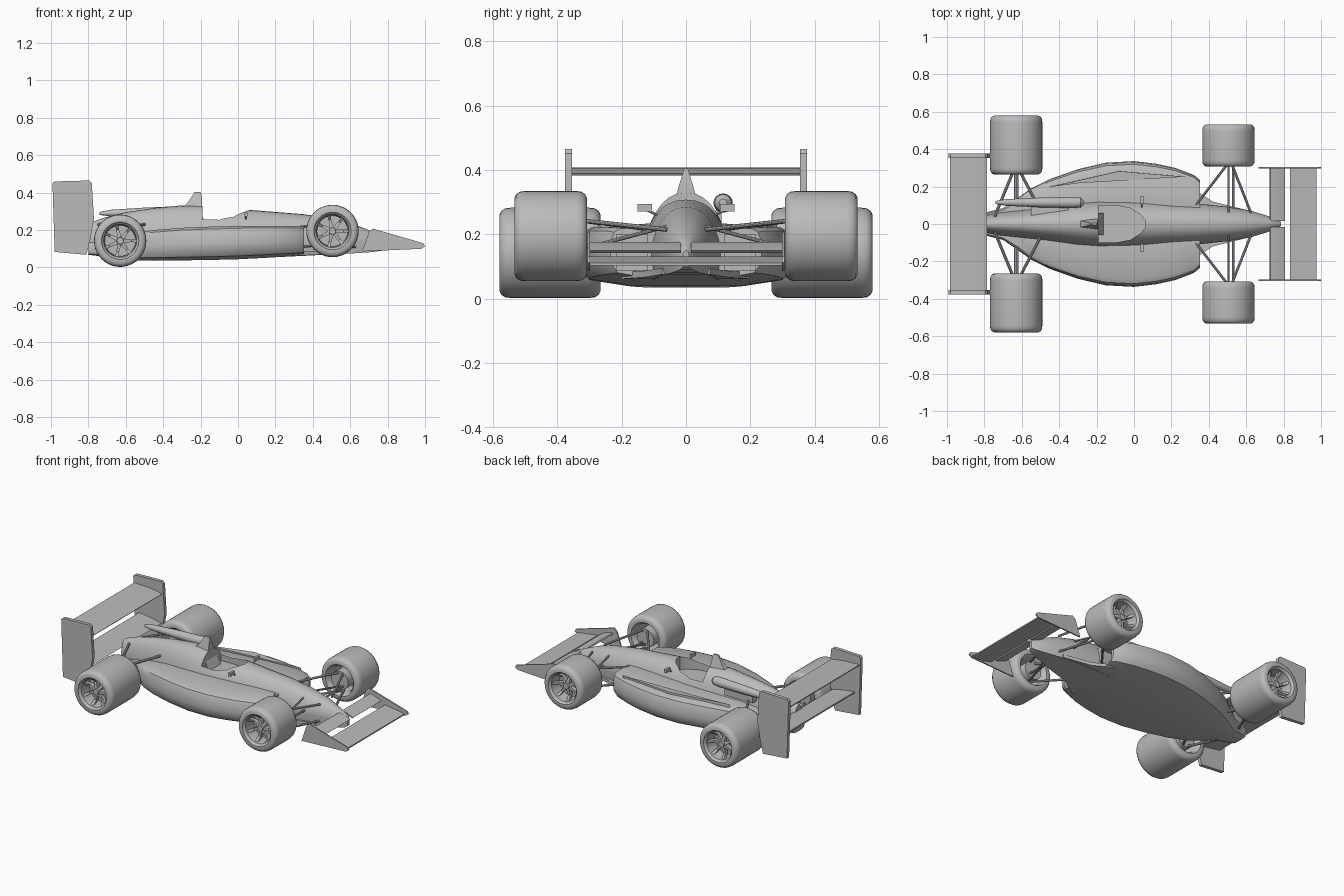
import bpy, bmesh, math
from mathutils import Vector

if "Cube" in bpy.data.objects:
    bpy.data.objects.remove(bpy.data.objects["Cube"])

grey = bpy.data.materials.new("body grey")
grey.diffuse_color = (0.5, 0.5, 0.5, 1)
grey.use_nodes = True
grey.node_tree.nodes["Principled BSDF"].inputs["Base Color"].default_value = grey.diffuse_color


def make(name, verts, faces, angle=35):
    """Mesh object with outward normals and smooth shading below the angle."""
    me = bpy.data.meshes.new(name)
    me.from_pydata([tuple(v) for v in verts], [], faces)
    bm = bmesh.new()
    bm.from_mesh(me)
    bmesh.ops.recalc_face_normals(bm, faces=bm.faces)
    bm.to_mesh(me)
    bm.free()
    me.materials.append(grey)
    ob = bpy.data.objects.new(name, me)
    bpy.context.collection.objects.link(ob)
    smooth(ob, angle)
    return ob


def smooth(ob, angle=35):
    bpy.ops.object.select_all(action='DESELECT')
    ob.select_set(True)
    bpy.context.view_layer.objects.active = ob
    bpy.ops.object.shade_smooth_by_angle(angle=math.radians(angle))


def loft(name, rings, angle=35, caps=True, loop=False):
    """Skin equal-length closed rings."""
    n = len(rings[0])
    verts = [p for r in rings for p in r]
    m = len(rings)
    faces = []
    for i in range(m if loop else m - 1):
        a, b = i * n, (i + 1) % m * n
        faces += [(a + j, a + (j + 1) % n, b + (j + 1) % n, b + j) for j in range(n)]
    if caps and not loop:
        faces += [tuple(range(n)), tuple((m - 1) * n + j for j in range(n))]
    return make(name, verts, faces, angle)


def plate(name, xz, y, t):
    """Side-profile polygon extruded along y."""
    return loft(name, [[(x, y + s * t / 2, z) for x, z in xz] for s in (-1, 1)], 20)


def rod(name, a, b, r, r2=None, n=10):
    a, b = Vector(a), Vector(b)
    d = (b - a).normalized()
    u = d.orthogonal().normalized()
    w = d.cross(u)
    ang = [2 * math.pi * i / n for i in range(n)]
    return loft(name, [[p + (u * math.cos(t) + w * math.sin(t)) * q for t in ang]
                       for p, q in ((a, r), (b, r if r2 is None else r2))])


def box(name, lo, hi):
    return plate(name, [(lo[0], lo[2]), (hi[0], lo[2]), (hi[0], hi[2]), (lo[0], hi[2])],
                 (lo[1] + hi[1]) / 2, hi[1] - lo[1])


def cut(ob, cutters):
    for c in cutters:
        m = ob.modifiers.new("cut", 'BOOLEAN')
        m.object, m.operation, m.solver = c, 'DIFFERENCE', 'EXACT'
    dg = bpy.context.evaluated_depsgraph_get()
    me = bpy.data.meshes.new_from_object(ob.evaluated_get(dg))
    ob.modifiers.clear()
    ob.data = me
    for c in cutters:
        bpy.data.objects.remove(c)
    smooth(ob)


# Central hull from tail to nose: x, half width, bottom, shoulder, top
hull = [(-.80, .045, .075, .14, .235), (-.72, .06, .06, .14, .265), (-.6, .075, .045, .14, .295),
        (-.45, .095, .036, .14, .318), (-.3, .12, .038, .14, .332), (-.19, .13, .042, .14, .33),
        (-.05, .132, .046, .14, .318), (.06, .128, .05, .14, .308), (.2, .115, .055, .14, .297),
        (.35, .108, .062, .14, .285), (.5, .092, .07, .14, .262), (.62, .072, .076, .14, .232),
        (.71, .045, .082, .135, .195), (.77, .022, .09, .13, .165), (.785, .01, .1, .13, .15)]
rings = []
for x, w, zb, zs, zt in hull:
    arc = [math.pi * i / 16 for i in range(17)]
    ring = [(x, w * math.copysign(abs(math.cos(t)) ** .9, math.cos(t)),
             zs + (zt - zs) * math.sin(t) ** 1.15) for t in arc]
    rings.append(ring + [(x, -w * .9, zb), (x, w * .9, zb)])
body = loft("hull", rings)

# Cockpit opening
outline = [(-.19, .1), (-.1, .1), (-.02, .085), (.035, .05), (.058, .02)]
outline += [(x, -y) for x, y in reversed(outline)]
cut(body, [loft("cockpit_cutter", [[(x, y, z) for x, y in outline] for z in (.13, .5)])])
plate("seat_back", [(-.19, .13), (-.12, .13), (-.19, .27)], 0, .12)

# Side pods and floor in one loft: x, half width, bottom, top
pods = [(-.80, .06, .068, .13), (-.7, .085, .055, .15), (-.62, .14, .046, .17), (-.55, .19, .038, .185),
        (-.45, .24, .036, .2), (-.3, .293, .038, .212), (-.15, .328, .04, .218), (0, .336, .044, .222),
        (.12, .322, .05, .223), (.22, .3, .056, .223), (.32, .262, .062, .222), (.352, .235, .066, .218)]
rings = []
for x, w, b, t in pods:
    h = t - b
    half = [(.55, b), (.9, b + .1 * h), (.985, b + .28 * h), (1, b + .5 * h), (.985, b + .78 * h),
            (.95, b + .93 * h), (.87, t), (.4, t)]
    rings.append([(x, w * k, z) for k, z in half] + [(x, -w * k, z) for k, z in reversed(half)])
sidepods = loft("sidepods", rings)
cut(sidepods, [box("inlet_cutter", (.2, min(s * .12, s * .215), .09), (.4, max(s * .12, s * .215), .2))
               for s in (-1, 1)])

# Front floor tray under the nose
loft("nose_floor", [[(x, -w, z), (x, w, z), (x, w, z + .02), (x, -w, z + .02)]
                    for x, w, z in ((.3, .2, .062), (.42, .12, .068), (.6, .075, .076))])

# Raised fairing on one side pod
fair = [(.27, .255), (-.08, .285), (-.45, .2), (-.3, .22)]
loft("pod_fairing", [[(x, y, .19) for x, y in fair], [(x, y * .99, .234 + .03 * min(x, 0)) for x, y in fair]])

# Exhaust-side canister beside the engine cover
prof = [(-.74, .008), (-.68, .018), (-.5, .026), (-.32, .03), (-.285, .026), (-.27, .012)]
loft("canister", [[(x, .115 + r * math.cos(a), .298 + .02 * (x + .3) + r * math.sin(a))
                   for a in [math.pi * i / 8 for i in range(16)]] for x, r in prof])
box("canister_bracket", (-.55, .04, .22), (-.35, .11, .275))

# Roll hoop, wide at the base and narrow at the top
hoop = [(-.19, -.32, .3, .034), (-.192, -.27, .345, .024), (-.195, -.24, .39, .01), (-.2, -.232, .404, .006)]
loft("roll_hoop", [[(a, w, z), (a, -w, z), (b, -w * .6, z), (b, w * .6, z)] for a, b, z, w in hoop])

# Rear wing
end = [(-.98, .083), (-.81, .068), (-.79, .15), (-.77, .26), (-.782, .452), (-.795, .465), (-.98, .46), (-.992, .45)]
for s in (-1, 1):
    plate("rear_wing_endplate", end, s * .365, .022)
plate("rear_wing_main", [(-.985, .402), (-.9, .392), (-.79, .383), (-.785, .39), (-.88, .404), (-.985, .408)], 0, .72)
plate("rear_wing_lower", [(-.95, .215), (-.8, .19), (-.79, .198), (-.87, .215), (-.95, .225)], 0, .72)

# Front wing
end = [(.665, .086), (.98, .1), (1, .113), (.99, .13), (.72, .208), (.7, .19)]
for s in (-1, 1):
    plate("front_wing_endplate", end, s * .302, .008)
    plate("front_wing_flap", [(.725, .168), (.8, .143), (.808, .15), (.77, .166), (.73, .176)], s * .157, .284)
plate("front_wing_main", [(.835, .122), (.9, .106), (.975, .104), (.975, .112), (.9, .122), (.835, .132)], 0, .6)


def wheel(name, x, y, z, h, s):
    """Tyre and rim lathed about the axle, then spokes and hub; s is the outer side."""
    prof = [(-h, .1), (-h, .118), (-h + .006, .13), (-h + .018, .138), (-h + .035, .14), (h - .035, .14),
            (h - .018, .138), (h - .006, .13), (h, .118), (h, .1), (h - .008, .096), (h - .014, .088),
            (h - .07, .082), (-h + .04, .082), (-h + .012, .09)]
    n = 40
    loft(name + "_tyre", [[(x + r * math.cos(a), y + s * v, z + r * math.sin(a)) for v, r in prof]
                          for a in [2 * math.pi * i / n for i in range(n)]], loop=True)
    rod(name + "_rim_disc", (x, y + s * (h - .09), z), (x, y + s * (h - .1), z), .084, n=32)
    rod(name + "_hub", (x, y + s * (h - .09), z), (x, y + s * (h - .035), z), .026, .018, 16)
    for i in range(7):
        a = 2 * math.pi * i / 7
        c, q = math.cos(a), math.sin(a)
        ring = []
        for r, v, w in ((.015, h - .045, .011), (.06, h - .05, .007), (.087, h - .025, .009)):
            ring.append([(x + r * c - k * q, y + s * (v + d), z + r * q + k * c)
                         for k, d in ((-w, 0), (w, 0), (w, -.025), (-w, -.025))])
        loft(name + "_spoke", ring)


for s in (-1, 1):
    wheel("rear_wheel", -.63, s * .422, .143, .157, s)
    wheel("front_wheel", .505, s * .42, .195, .113, s)
    # Front suspension: wishbones, track rod, upright
    for z, zi in ((.245, .215), (.125, .11)):
        rod("front_wishbone", (.515, s * .34, z), (.33, s * .1, zi), .007)
        rod("front_wishbone", (.515, s * .34, z), (.625, s * .06, zi), .007)
    rod("front_track_rod", (.53, s * .34, .165), (.53, s * .05, .16), .007)
    rod("front_push_rod", (.505, s * .34, .15), (.505, s * .06, .225), .006)
    rod("front_upright", (.505, s * .31, .195), (.505, s * .38, .195), .06, n=16)
    # Rear suspension: wishbones, drive shaft, upright
    for z, zi in ((.21, .23), (.1, .09)):
        rod("rear_wishbone", (-.63, s * .32, z), (-.5, s * .07, zi), .008)
        rod("rear_wishbone", (-.63, s * .32, z), (-.745, s * .04, zi), .008)
    rod("drive_shaft", (-.63, s * .36, .145), (-.63, s * .04, .145), .012)
    rod("rear_upright", (-.63, s * .28, .145), (-.63, s * .39, .145), .06, n=16)
    # Mirrors
    box("mirror", (.035, s * .128 - .022, .272), (.05, s * .128 + .022, .294))
    rod("mirror_stalk", (.042, s * .08, .255), (.042, s * .125, .278), .004)
